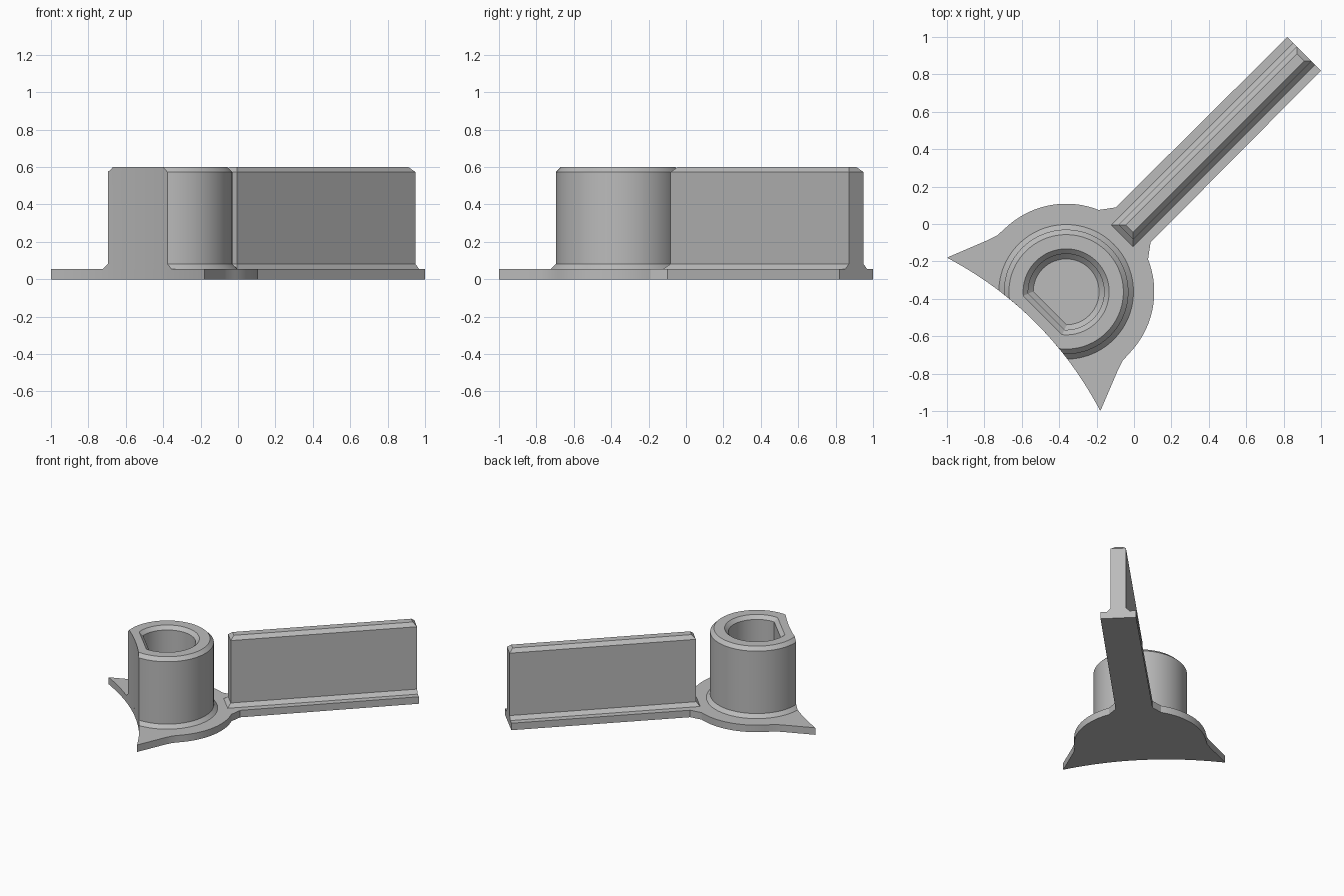
import bpy, bmesh, math

cube = bpy.data.objects.get("Cube")
if cube:
    bpy.data.objects.remove(cube, do_unlink=True)

# One plain grey for the whole bracket
GREY = (0.5, 0.5, 0.5, 1.0)
grey = bpy.data.materials.new("plain grey")
grey.use_nodes = True
grey.diffuse_color = GREY
grey.node_tree.nodes["Principled BSDF"].inputs["Base Color"].default_value = GREY

PLATE = 0.055      # plate thickness
TOP = 0.6          # overall height
BEVEL = 0.027      # foot and rim chamfers
CENTRE = -0.513    # collar axis along the bracket
END = 1.287        # far end of the bar


def loft(name, rings, wrap=False):
    """Skin equal-length rings of points; cap the ends or join them up."""
    bm = bmesh.new()
    loops = [[bm.verts.new(p) for p in ring] for ring in rings]
    pairs = list(zip(loops, loops[1:]))
    if wrap:
        pairs.append((loops[-1], loops[0]))
    else:
        bm.faces.new(loops[0])
        bm.faces.new(loops[-1])
    n = len(loops[0])
    for a, b in pairs:
        for i in range(n):
            j = (i + 1) % n
            bm.faces.new((a[i], a[j], b[j], b[i]))
    bmesh.ops.recalc_face_normals(bm, faces=bm.faces[:])
    mesh = bpy.data.meshes.new(name)
    bm.to_mesh(mesh)
    bm.free()
    mesh.materials.append(grey)
    obj = bpy.data.objects.new(name, mesh)
    bpy.context.collection.objects.link(obj)
    # parts are laid out along x, then turned onto the diagonal
    obj.rotation_euler.z = math.pi / 4
    bpy.ops.object.select_all(action='DESELECT')
    obj.select_set(True)
    bpy.context.view_layer.objects.active = obj
    bpy.ops.object.shade_smooth_by_angle(angle=math.radians(25))
    return obj


def hollow(v):
    """Shallow concave arc along the back edge."""
    return -0.745 - 0.266 * v * v


def trimmed_circle(r, z, limit, arc=72, back=12):
    """Circle about the collar axis, cut off where it passes the limit."""
    lo, hi = math.pi / 2, math.pi
    for _ in range(40):
        mid = (lo + hi) / 2
        if CENTRE + r * math.cos(mid) > limit(r * math.sin(mid)):
            lo = mid
        else:
            hi = mid
    pts = []
    for i in range(arc + 1):
        t = lo * (2 * i / arc - 1)
        pts.append((CENTRE + r * math.cos(t), r * math.sin(t), z))
    edge = r * math.sin(lo)
    for i in range(1, back):
        v = edge * (1 - 2 * i / back)
        pts.append((limit(v), v, z))
    return pts


# Base plate: pointed wings, round body and a long arm
half = [(END, 0.127), (-0.007, 0.132)]
for i in range(25):
    t = math.radians(23.4 + (88 - 23.4) * i / 24)
    half.append((CENTRE + 0.471 * math.cos(t), 0.471 * math.sin(t)))
half += [(-0.56, 0.474), (-0.612, 0.491), (-0.834, 0.58)]
arc = [(hollow(v), v) for v in (0.58 * (1 - i / 12) for i in range(1, 24))]
outline = half + arc + [(u, -v) for u, v in reversed(half)]
loft("base_plate", [[(u, v, z) for u, v in outline] for z in (0, PLATE)])

# Collar: chamfered foot and rim, with a D-shaped blind bore
R, BORE, FLAT = 0.333, 0.203, CENTRE - 0.15
outer = [(R + BEVEL, PLATE), (R, PLATE + BEVEL), (R, TOP - BEVEL), (R - BEVEL, TOP)]
inner = [(BEVEL, TOP), (0, TOP - BEVEL), (0, PLATE + BEVEL), (-BEVEL, PLATE)]
rings = [trimmed_circle(r, z, hollow) for r, z in outer]
rings += [trimmed_circle(BORE + d, z, lambda v, d=d: FLAT - d) for d, z in inner]
loft("collar", rings, wrap=True)

# Upright rib: flush with the far end, chamfered elsewhere
levels = [(PLATE, BEVEL, 0), (PLATE + BEVEL, 0, 0),
          (TOP - BEVEL, 0, 0), (TOP, -BEVEL, -BEVEL)]
rib = []
for z, grow, far in levels:
    w, near = 0.055 + grow, -0.062 - grow
    rib.append([(near, -w, z), (END + far, -w, z), (END + far, w, z), (near, w, z)])
loft("upright_rib", rib)
